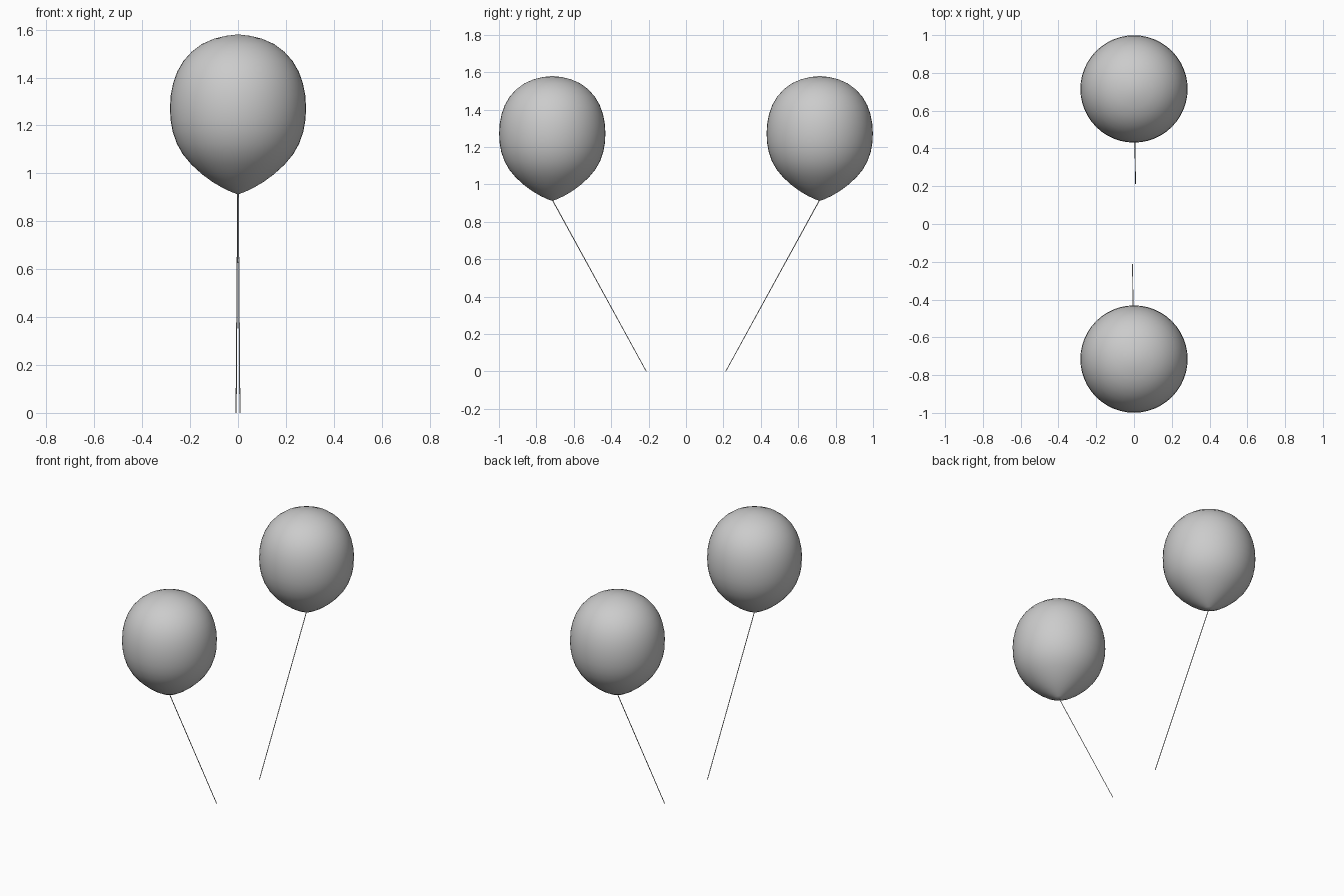
import bpy, bmesh, math
from mathutils import Vector

if "Cube" in bpy.data.objects:
    bpy.data.objects.remove(bpy.data.objects["Cube"])

# Balloon half-profile (radius, height), from the neck to the crown
PROFILE = [(0, .912), (.025, .921), (.06, .937), (.105, .963), (.15, .996),
           (.195, 1.037), (.23, 1.079), (.256, 1.125), (.273, 1.175),
           (.282, 1.225), (.284, 1.275), (.281, 1.325), (.271, 1.376),
           (.254, 1.424), (.228, 1.469), (.193, 1.508), (.15, 1.54),
           (.1, 1.562), (.05, 1.574), (0, 1.58)]
CENTRE_Y = 0.715
SEGMENTS = 48


def make_object(name, bm):
    bmesh.ops.recalc_face_normals(bm, faces=bm.faces)
    mesh = bpy.data.meshes.new(name)
    bm.to_mesh(mesh)
    bm.free()
    obj = bpy.data.objects.new(name, mesh)
    bpy.context.collection.objects.link(obj)
    return obj


def make_balloon(name, side):
    # Lathed teardrop skin
    bm = bmesh.new()
    verts = [bm.verts.new((r, 0, z)) for r, z in PROFILE]
    edges = [bm.edges.new(p) for p in zip(verts, verts[1:])]
    bmesh.ops.spin(bm, geom=verts + edges, cent=(0, 0, 0), axis=(0, 0, 1),
                   angle=math.tau, steps=SEGMENTS)
    bmesh.ops.remove_doubles(bm, verts=bm.verts, dist=0.0005)
    obj = make_object(name, bm)
    obj.location.y = side * CENTRE_Y
    for poly in obj.data.polygons:
        poly.use_smooth = True


def make_string(name, side):
    # Thin straight string from the neck down and inward to the floor
    top = Vector((side * .001, side * CENTRE_Y, .918))
    bottom = Vector((side * .008, side * .212, 0))
    axis = top - bottom
    bm = bmesh.new()
    bmesh.ops.create_cone(bm, cap_ends=True, segments=6, radius1=.0025,
                          radius2=.0025, depth=axis.length)
    bmesh.ops.rotate(bm, verts=bm.verts,
                     matrix=axis.to_track_quat('Z', 'Y').to_matrix())
    bmesh.ops.translate(bm, verts=bm.verts, vec=(top + bottom) / 2)
    # Trim the end flush with the floor
    for v in bm.verts:
        v.co.z = 0 if v.co.z < .1 else v.co.z
    make_object(name, bm)


for label, side in (("front", -1), ("back", 1)):
    make_balloon(label + "_balloon", side)
    make_string(label + "_string", side)
